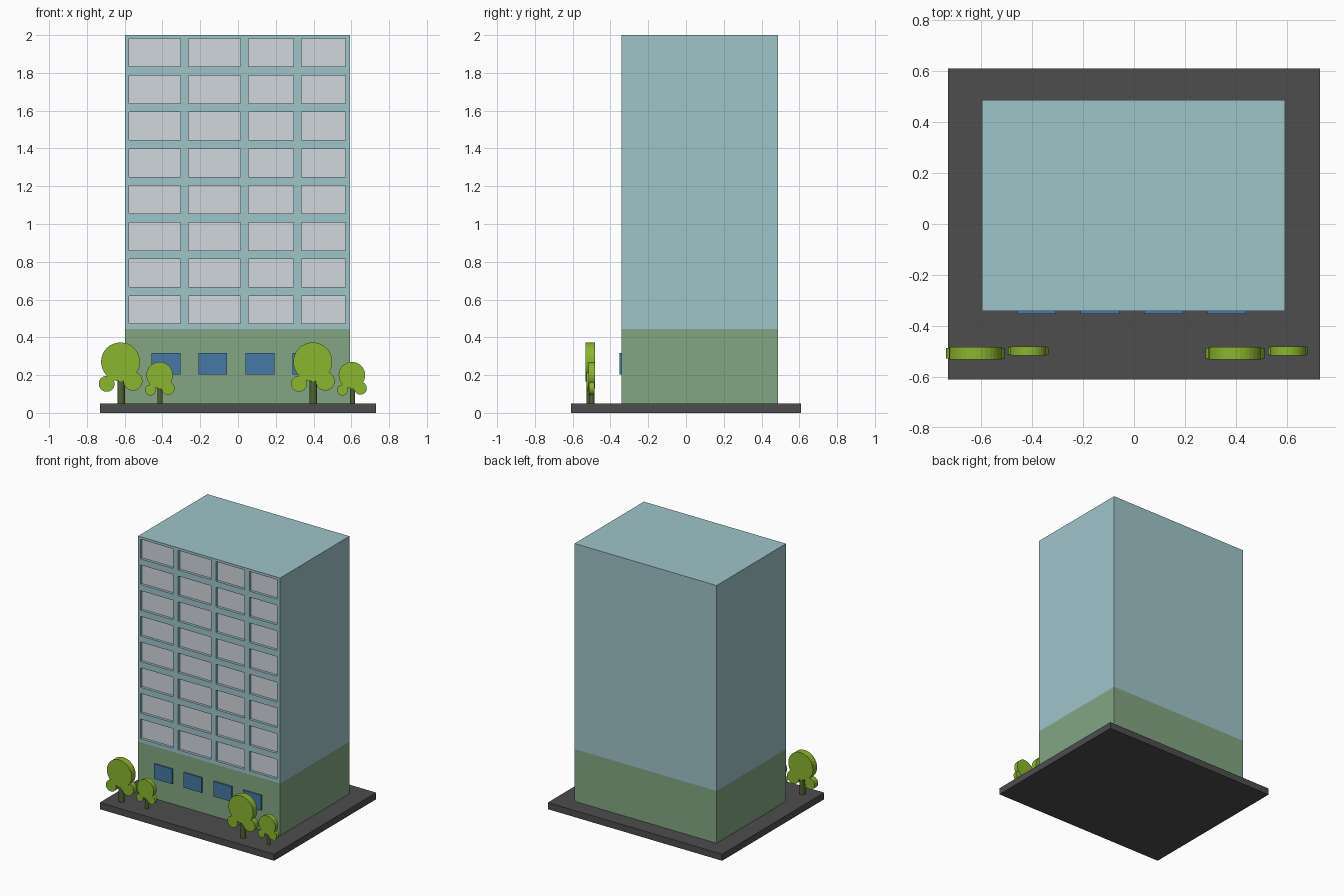
import bpy, bmesh, math
from mathutils import Matrix, Vector

if "Cube" in bpy.data.objects:
    bpy.data.objects.remove(bpy.data.objects["Cube"])


def material(name, rgb):
    """Material from 0-255 screen colour."""
    m = bpy.data.materials.new(name)
    m.diffuse_color = [(c / 255) ** 2.2 for c in rgb] + [1]
    m.use_nodes = True
    m.node_tree.nodes["Principled BSDF"].inputs["Base Color"].default_value = m.diffuse_color
    return m


def finish(name, bm, mat=None):
    mesh = bpy.data.meshes.new(name)
    bm.to_mesh(mesh)
    bm.free()
    ob = bpy.data.objects.new(name, mesh)
    bpy.context.collection.objects.link(ob)
    if mat:
        mesh.materials.append(mat)
    return ob


def boxes(name, bounds, mat=None):
    """One object of boxes, each (x0, x1, y0, y1, z0, z1)."""
    bm = bmesh.new()
    for x0, x1, y0, y1, z0, z1 in bounds:
        centre = Vector((x0 + x1, y0 + y1, z0 + z1)) / 2
        size = Matrix.Diagonal((x1 - x0, y1 - y0, z1 - z0, 1))
        bmesh.ops.create_cube(bm, size=1, matrix=Matrix.Translation(centre) @ size)
    return finish(name, bm, mat)


asphalt = material("asphalt", (78, 78, 78))
ground_green = material("ground_floor_green", (130, 165, 130))
wall_blue = material("wall_blue", (157, 195, 201))
pane_grey = material("pane_grey", (208, 214, 221))
door_blue = material("low_window_blue", (70, 120, 165))
leaf = material("leaf", (138, 180, 50))
bark = material("bark", (80, 98, 52))

# Plinth and the two wall blocks
X0, X1, Y0, Y1, SPLIT = -0.597, 0.592, -0.342, 0.487, 0.445
boxes("plinth", [(-0.73, 0.73, -0.61, 0.61, 0, 0.05)], asphalt)
boxes("ground_floor", [(X0, X1, Y0, Y1, 0.05, SPLIT)], ground_green)
tower = boxes("tower", [(X0, X1, Y0, Y1, SPLIT, 2)], wall_blue)

# Recessed upper windows: 4 columns by 8 rows
columns = [(-0.578, -0.304), (-0.261, 0.013), (0.055, 0.293), (0.335, 0.568)]
rows = [0.472 + 0.1944 * i for i in range(8)]
cells = [(a, b, z, z + 0.148) for a, b in columns for z in rows]
cutter = boxes("window_cutter", [(a, b, Y0 - 0.05, Y0 + 0.025, z0, z1) for a, b, z0, z1 in cells])
cutter.hide_render = True
cutter.hide_set(True)
cut = tower.modifiers.new("window_recesses", "BOOLEAN")
cut.operation = "DIFFERENCE"
cut.solver = "EXACT"
cut.object = cutter
boxes("window_panes", [(a, b, Y0 + 0.02, Y0 + 0.03, z0, z1) for a, b, z0, z1 in cells], pane_grey)

# Low windows standing just proud of the ground floor
boxes("low_windows", [(x, x + 0.152, Y0 - 0.01, Y0 + 0.01, 0.204, 0.318)
                      for x in (-0.457, -0.209, 0.04, 0.288)], door_blue)


def tree(name, x, y, s):
    """Flat cut-out tree: three disc leaves on a round trunk."""
    bm = bmesh.new()
    for dx, dz, r, depth in ((0, 0.22, 0.103, 0.05),
                             (-0.073, 0.104, 0.042, 0.042),
                             (0.066, 0.118, 0.05, 0.042)):
        m = Matrix.Translation((x + dx * s, y, 0.05 + dz * s)) @ Matrix.Rotation(math.pi / 2, 4, "X")
        bmesh.ops.create_cone(bm, cap_ends=True, segments=32, radius1=r * s, radius2=r * s,
                              depth=depth * s, matrix=m)
    finish(name + "_leaves", bm, leaf)
    bm = bmesh.new()
    h = 0.16 * s
    bmesh.ops.create_cone(bm, cap_ends=True, segments=12, radius1=0.02 * s, radius2=0.02 * s,
                          depth=h, matrix=Matrix.Translation((x + 0.003, y, 0.05 + h / 2)))
    finish(name + "_trunk", bm, bark)


# Two pairs of one large and one small tree
for side, shift in (("left", 0), ("right", 1.018)):
    tree(side + "_large_tree", -0.622 + shift, -0.507, 1)
    tree(side + "_small_tree", -0.415 + shift, -0.498, 0.68)
